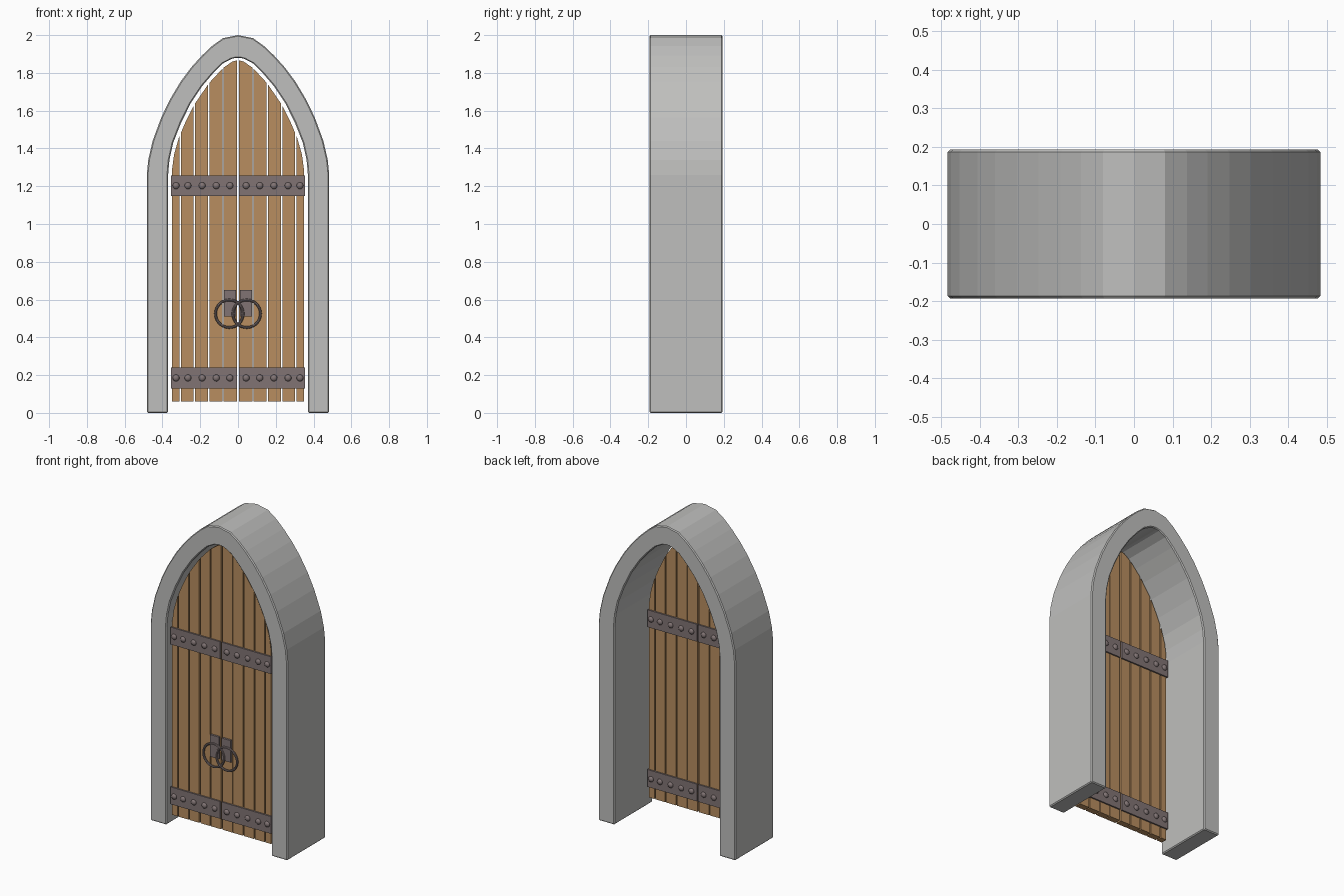
import bpy, bmesh, math
from mathutils import Matrix

if "Cube" in bpy.data.objects:
    bpy.data.objects.remove(bpy.data.objects["Cube"])


def material(name, rgb):
    m = bpy.data.materials.new(name)
    m.diffuse_color = (*rgb, 1)
    m.use_nodes = True
    m.node_tree.nodes["Principled BSDF"].inputs["Base Color"].default_value = m.diffuse_color
    return m


STONE = material("grey stone", (0.52, 0.52, 0.51))
WOOD = material("brown wood", (0.48, 0.27, 0.115))
METAL = material("dark iron", (0.22, 0.175, 0.175))


def finish(bm, name, mat, smooth=False):
    bmesh.ops.recalc_face_normals(bm, faces=bm.faces)
    for f in bm.faces:
        f.smooth = smooth
    me = bpy.data.meshes.new(name)
    bm.to_mesh(me)
    bm.free()
    me.materials.append(mat)
    ob = bpy.data.objects.new(name, me)
    bpy.context.collection.objects.link(ob)
    return ob


def prism(name, pts, faces, y0, y1, mat, bevel=0):
    """Flat outline in x/z, extruded from y0 to y1."""
    bm = bmesh.new()
    vs = [bm.verts.new((x, y0, z)) for x, z in pts]
    fs = [bm.faces.new([vs[i] for i in f]) for f in faces]
    ext = bmesh.ops.extrude_face_region(bm, geom=fs, use_keep_orig=True)
    for v in ext["geom"]:
        if isinstance(v, bmesh.types.BMVert):
            v.co.y = y1
    ob = finish(bm, name, mat)
    if bevel:
        mod = ob.modifiers.new("soft_edges", "BEVEL")
        mod.width, mod.segments = bevel, 1
        mod.limit_method, mod.angle_limit = "ANGLE", math.radians(60)
    return ob


def box(name, x0, x1, y0, y1, z0, z1, mat):
    return prism(name, [(x0, z0), (x1, z0), (x1, z1), (x0, z1)],
                 [(0, 1, 2, 3)], y0, y1, mat)


# Stone arch: matching inner and outer half profiles, mirrored
inner = [(.37, 0), (.37, 1.26), (.363, 1.34), (.343, 1.43), (.302, 1.535),
         (.25, 1.64), (.19, 1.73), (.13, 1.80), (.08, 1.85), (.032, 1.875), (0, 1.88)]
outer = [(.483, 0), (.483, 1.26), (.475, 1.34), (.452, 1.44), (.406, 1.565),
         (.36, 1.66), (.303, 1.755), (.247, 1.83), (.19, 1.893), (.137, 1.943), (.08, 1.984)]


def full(half):
    left = [(-x, z) for x, z in half]
    return left + [p for p in reversed(half) if p[0] > 0]


ring_in = full(inner)
ring_out = full(outer[:-1] + [(.08, 1.984), (0, 2.0)])
# One apex point each: drop the spare inner-side step by repeating the spacing
inner.insert(10, (.014, 1.879))
ring_in = full(inner)
n = len(ring_in)
prism("stone_arch", ring_in + ring_out,
      [(i, i + 1, n + i + 1, n + i) for i in range(n - 1)],
      -.193, .193, STONE, .006)

# Upper edge of the door leaves
door_top = [(0, 1.868), (.03, 1.86), (.08, 1.825), (.154, 1.745), (.233, 1.63),
            (.28, 1.535), (.312, 1.46), (.338, 1.37), (.349, 1.29)]


def top_z(x):
    for (xa, za), (xb, zb) in zip(door_top, door_top[1:]):
        if x <= xb:
            return za + (zb - za) * (x - xa) / (xb - xa)
    return door_top[-1][1]


planks = [(.005, .076), (.082, .150), (.158, .227), (.235, .303), (.311, .349)]
rivet_x = [.043, .115, .19, .265, .328]
bands = [(.13, .24), (1.148, 1.258)]

for side, s in (("left", -1), ("right", 1)):
    # Planks cut to the arch
    for k, (a, b) in enumerate(planks):
        xs = [a] + [x for x, _ in door_top if a < x < b] + [b]
        pts = [(s * b, .06), (s * a, .06)] + [(s * x, top_z(x)) for x in xs]
        prism(f"{side}_plank_{k + 1}", pts, [range(len(pts))], -.165, -.125, WOOD)

    # Iron bands wrapping both faces, with domed rivets
    for k, (z0, z1) in enumerate(bands):
        box(f"{side}_band_{k + 1}", s * .005, s * .354, -.174, -.116, z0, z1, METAL)
        bm = bmesh.new()
        for x in rivet_x:
            for y in (-.174, -.116):
                bmesh.ops.create_uvsphere(
                    bm, u_segments=12, v_segments=8, radius=.018,
                    matrix=Matrix.Translation((s * x, y, (z0 + z1) / 2))
                    @ Matrix.Diagonal((1, .7, 1, 1)))
        finish(bm, f"{side}_rivets_{k + 1}", METAL, True)

    # Handle plate and pull ring
    box(f"{side}_handle_plate", s * .01, s * .073, -.178, -.16, .51, .65, METAL)
    bpy.ops.mesh.primitive_torus_add(
        major_segments=32, minor_segments=8, major_radius=.073, minor_radius=.007,
        location=(s * .046, -.178, .525), rotation=(math.pi / 2, 0, 0))
    ring = bpy.context.object
    ring.name = f"{side}_pull_ring"
    ring.data.materials.append(METAL)
    bpy.ops.object.shade_smooth_by_angle()
